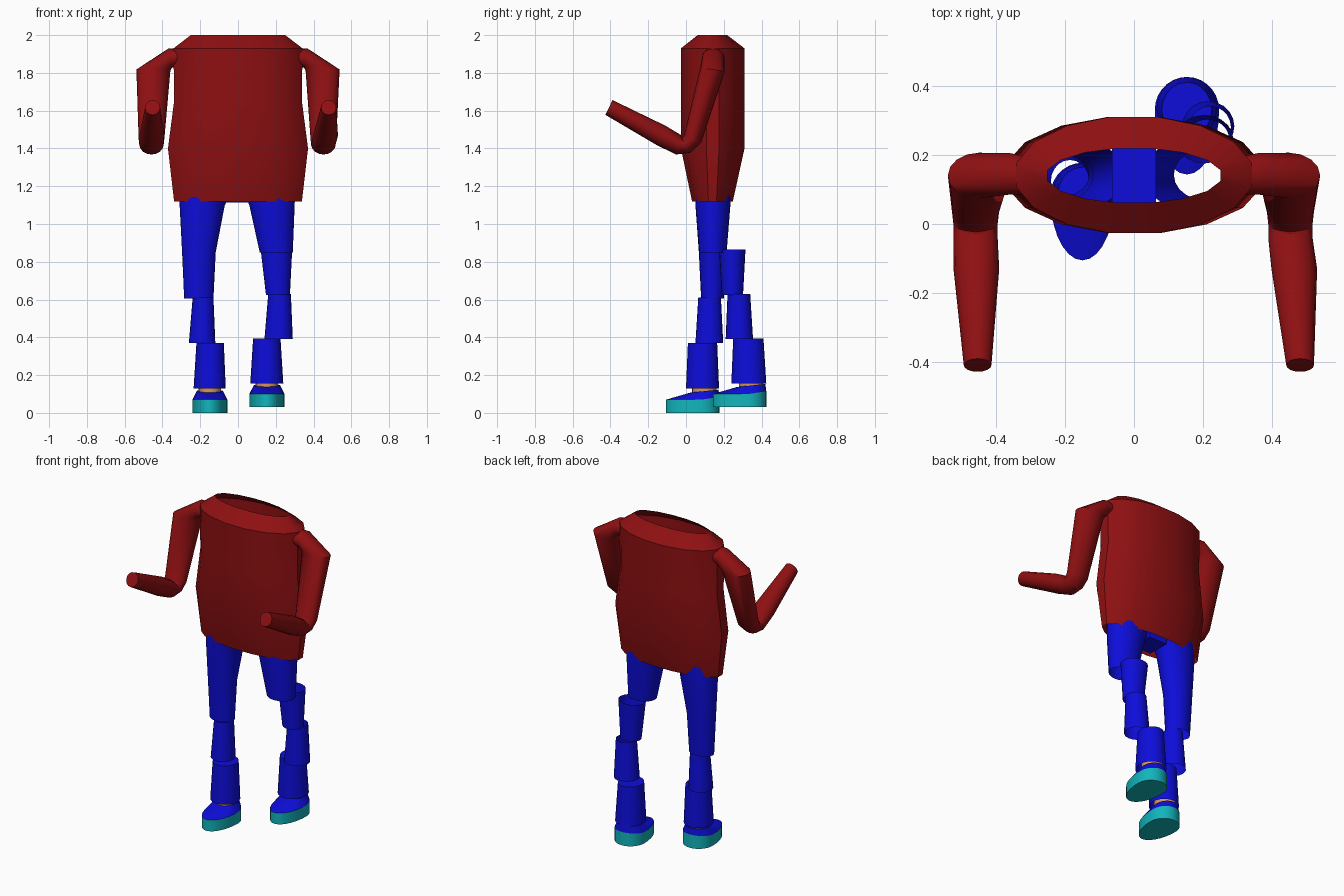
import bpy, bmesh, math
from mathutils import Vector

if "Cube" in bpy.data.objects:
    bpy.data.objects.remove(bpy.data.objects["Cube"])


def material(name, rgb):
    m = bpy.data.materials.new(name)
    m.diffuse_color = (*rgb, 1)
    m.use_nodes = True
    m.node_tree.nodes["Principled BSDF"].inputs["Base Color"].default_value = m.diffuse_color
    return m


RED = material("dark red", (0.27, 0.005, 0.006))
BLUE = material("blue", (0.004, 0.004, 0.70))
TEAL = material("teal", (0.006, 0.46, 0.50))
SKIN = material("skin tan", (0.68, 0.30, 0.11))


def loft(name, mat, rings, cap_start=False, cap_end=False, angle=35):
    """Skin a list of point rings that all have the same length."""
    bm = bmesh.new()
    loops = [[bm.verts.new(p) for p in r] for r in rings]
    n = len(loops[0])
    for a, b in zip(loops, loops[1:]):
        for i in range(n):
            j = (i + 1) % n
            bm.faces.new((a[i], a[j], b[j], b[i]))
    if cap_start:
        bm.faces.new(loops[0][::-1])
    if cap_end:
        bm.faces.new(loops[-1])
    bmesh.ops.recalc_face_normals(bm, faces=bm.faces[:])
    me = bpy.data.meshes.new(name)
    bm.to_mesh(me)
    bm.free()
    me.materials.append(mat)
    ob = bpy.data.objects.new(name, me)
    bpy.context.collection.objects.link(ob)
    bpy.ops.object.select_all(action='DESELECT')
    ob.select_set(True)
    bpy.context.view_layer.objects.active = ob
    bpy.ops.object.shade_smooth_by_angle(angle=math.radians(angle))
    return ob


def ring(c, u, v, n=16, shift=0.0):
    c, u, v = Vector(c), Vector(u), Vector(v)
    angles = [2 * math.pi * (i + shift) / n for i in range(n)]
    return [c + u * math.cos(a) + v * math.sin(a) for a in angles]


def flat_ring(x0, x1, y0, y1, z, n=20, shift=0.0):
    """Horizontal ellipse from its extents."""
    return ring(((x0 + x1) / 2, (y0 + y1) / 2, z),
                ((x1 - x0) / 2, 0, 0), (0, (y1 - y0) / 2, 0), n, shift)


# Shirt body: hollow shell, open at the neck and hem
shirt = [(0.345, 0.03, 0.25, 1.12), (0.378, -0.03, 0.313, 1.40),
         (0.345, -0.03, 0.313, 1.65), (0.348, -0.03, 0.313, 1.93),
         (0.255, 0.06, 0.22, 2.0)]
loft("shirt_body", RED,
     [flat_ring(-w, w, y0, y1, z, 16, 0.5) for w, y0, y1, z in shirt])

# Sleeves: shoulder, elbow bend and raised forearm
for side, s, elbow_x, wrist_x in (("left", -1, 0.458, 0.452),
                                  ("right", 1, 0.452, 0.480)):
    mid_x = elbow_x * 0.6 + wrist_x * 0.4
    loft(side + "_sleeve", RED, [
        ring((s * 0.31, 0.14, 1.885), (0, 0, 0.047), (0, 0.055, 0)),
        ring((s * 0.36, 0.145, 1.878), (s * 0.01, 0, 0.05), (0, 0.06, 0)),
        ring((s * 0.448, 0.14, 1.815), (s * 0.09, 0, 0.003), (0, 0.066, -0.008)),
        ring((s * elbow_x, 0.035, 1.45), (s * 0.068, 0, 0), (0, 0.045, -0.02)),
        ring((s * elbow_x, 0.0, 1.415), (s * 0.064, 0, 0), (0, 0.022, -0.038)),
        ring((s * elbow_x, -0.04, 1.42), (s * 0.064, 0, 0), (0, -0.012, -0.052)),
        ring((s * mid_x, -0.13, 1.468), (s * 0.066, 0, 0), (0, -0.022, -0.052)),
        ring((s * wrist_x, -0.408, 1.617), (s * 0.04, 0, 0), (0, -0.019, -0.039)),
    ], cap_end=True)

# Hip bridge between the thighs
loft("hip_bridge", BLUE, [
    flat_ring(-0.09, 0.09, 0.04, 0.24, 1.115, 4, 0.5),
    flat_ring(-0.09, 0.09, 0.03, 0.25, 1.21, 4, 0.5)], True, True)

# Trouser tubes: rows of x0, x1, y0, y1, z
tubes = {
    "left_thigh": [(-0.312, -0.02, 0.045, 0.24, 1.19),
                   (-0.309, -0.07, 0.05, 0.235, 1.10),
                   (-0.296, -0.118, 0.068, 0.215, 0.85),
                   (-0.285, -0.13, 0.08, 0.20, 0.605)],
    "left_knee": [(-0.24, -0.13, 0.065, 0.185, 0.61),
                  (-0.26, -0.12, 0.05, 0.197, 0.37)],
    "left_shin": [(-0.22, -0.075, 0.01, 0.165, 0.37),
                  (-0.235, -0.065, 0.0, 0.175, 0.13)],
    "right_thigh": [(0.02, 0.303, 0.045, 0.24, 1.19),
                    (0.06, 0.30, 0.05, 0.235, 1.10),
                    (0.115, 0.29, 0.07, 0.215, 0.85)],
    "right_knee": [(0.12, 0.287, 0.175, 0.315, 0.865),
                   (0.148, 0.275, 0.19, 0.302, 0.625)],
    "right_shin": [(0.16, 0.28, 0.22, 0.34, 0.63),
                   (0.14, 0.29, 0.21, 0.355, 0.39)],
    "right_cuff": [(0.08, 0.225, 0.25, 0.41, 0.395),
                   (0.065, 0.24, 0.24, 0.425, 0.155)],
}
for name, rows in tubes.items():
    loft(name, BLUE, [flat_ring(*r) for r in rows],
         cap_start=name in ("left_shin", "right_cuff"))


def sole_outline(x, y, z, n=28):
    """Egg outline: long toe toward -y, short heel toward +y."""
    pts = []
    for i in range(n):
        a = 2 * math.pi * i / n
        length = 0.095 if math.sin(a) > 0 else 0.187
        pts.append(Vector((x + 0.093 * math.cos(a), y + length * math.sin(a), z)))
    return pts


# Feet: sole, sloping upper and bare ankle
for side, x, y, z in (("left", -0.149, 0.082, 0.0), ("right", 0.153, 0.330, 0.03)):
    bottom, top = sole_outline(x, y, z), sole_outline(x, y, z + 0.07)
    for p in top:
        p.z += max(0.0, p.y - y) * 0.15
    loft(side + "_sole", TEAL, [bottom, top], True, True)
    collar = ring((x, y + 0.015, z + 0.115), (0.07, 0, 0), (0, 0.075, 0.008), 28)
    loft(side + "_shoe_upper", BLUE, [top, collar], cap_end=True)
    loft(side + "_ankle", SKIN, [
        flat_ring(x - 0.06, x + 0.06, y - 0.05, y + 0.08, z + 0.10),
        flat_ring(x - 0.06, x + 0.06, y - 0.05, y + 0.08, z + 0.17)], True, True)
